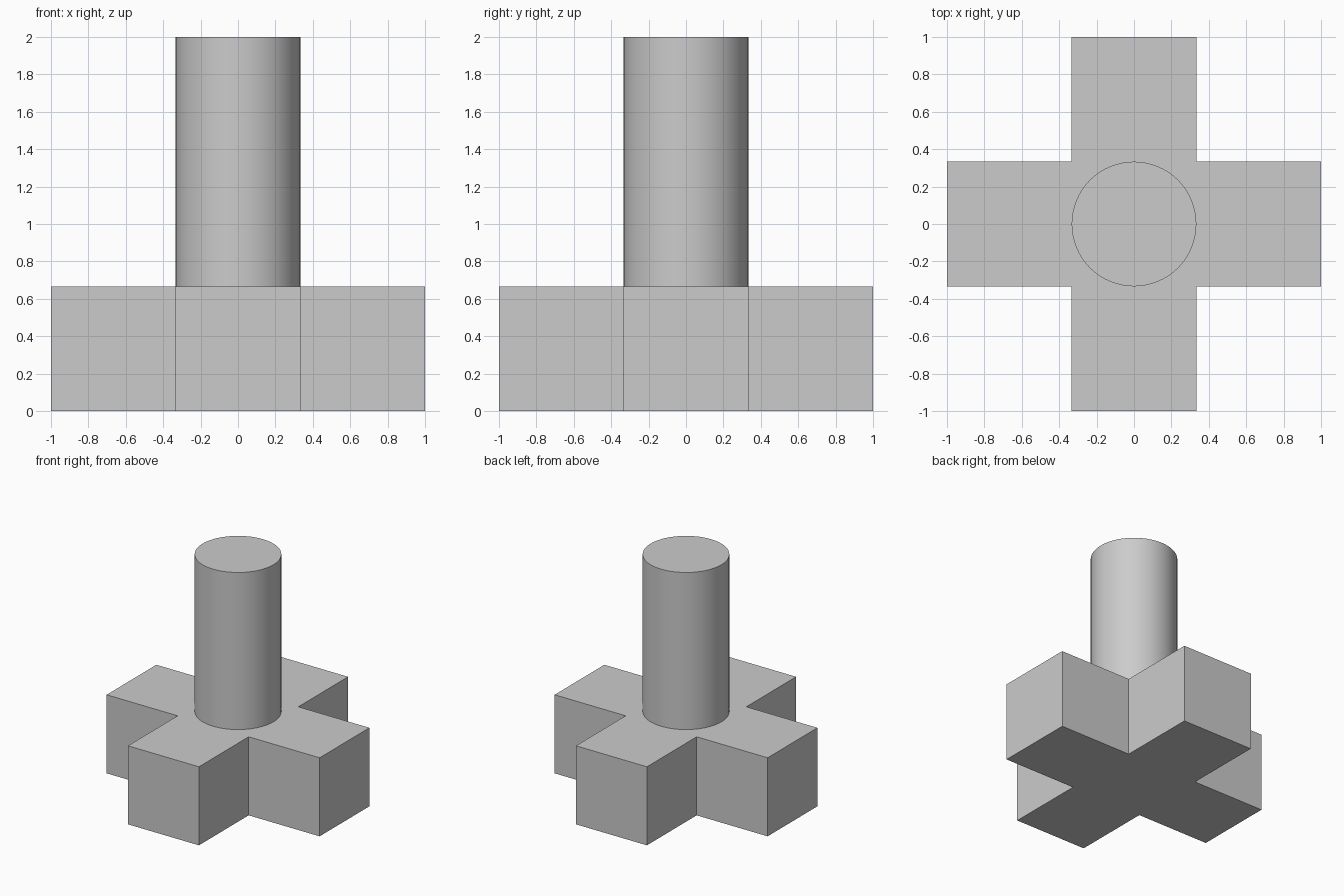
import bpy
import bmesh
from mathutils import Matrix

cube = bpy.data.objects.get("Cube")
if cube:
    bpy.data.objects.remove(cube, do_unlink=True)

ARM = 1 / 3      # half width of an arm, also the post radius
REACH = 1.0      # centre to arm end
BASE_TOP = 2 / 3
TOP = 2.0

# Single grey finish
grey = bpy.data.materials.new("plain_grey")
grey.use_nodes = True
colour = (0.6, 0.6, 0.6, 1)
grey.diffuse_color = colour
grey.node_tree.nodes["Principled BSDF"].inputs["Base Color"].default_value = colour


def add_object(name, bm):
    bmesh.ops.recalc_face_normals(bm, faces=bm.faces)
    mesh = bpy.data.meshes.new(name)
    bm.to_mesh(mesh)
    bm.free()
    mesh.materials.append(grey)
    obj = bpy.data.objects.new(name, mesh)
    bpy.context.collection.objects.link(obj)
    return obj


# Cross base: one arm corner rotated four times, then extruded upward
bm = bmesh.new()
outline = []
for turn in range(4):
    x, y = [(1, 0), (0, 1), (-1, 0), (0, -1)][turn]
    for along, across in ((REACH, -ARM), (REACH, ARM), (ARM, ARM)):
        outline.append(bm.verts.new((along * x - across * y, along * y + across * x, 0)))
face = bm.faces.new(outline)
top = bmesh.ops.extrude_face_region(bm, geom=[face], use_keep_orig=True)
bmesh.ops.translate(bm, vec=(0, 0, BASE_TOP),
                    verts=[v for v in top["geom"] if isinstance(v, bmesh.types.BMVert)])
add_object("cross_base", bm)

# Round post standing on the centre of the base
bm = bmesh.new()
bmesh.ops.create_cone(bm, cap_ends=True, segments=64, radius1=ARM, radius2=ARM,
                      depth=TOP - BASE_TOP,
                      matrix=Matrix.Translation((0, 0, (TOP + BASE_TOP) / 2)))
post = add_object("round_post", bm)
bpy.ops.object.select_all(action="DESELECT")
post.select_set(True)
bpy.context.view_layer.objects.active = post
bpy.ops.object.shade_smooth_by_angle()
